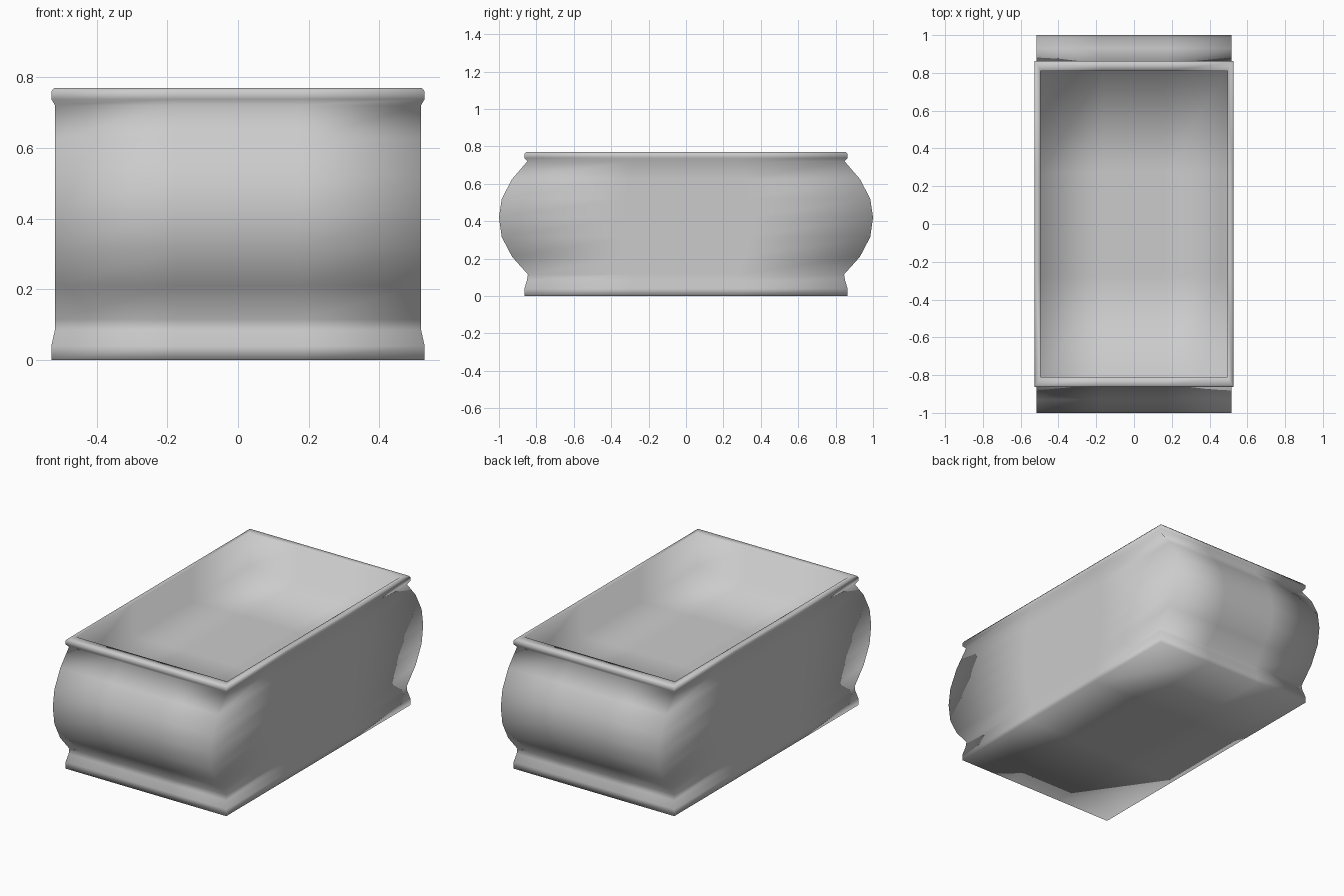
import bpy, bmesh

if "Cube" in bpy.data.objects:
    bpy.data.objects.remove(bpy.data.objects["Cube"])

# Grid divisions across the width and along the length
NX, NY = 3, 3

# Half width, half length, height: underside, foot, bulge, rim, inner basin
PROFILE = [
    (0.528, 0.864, 0.0), (0.528, 0.864, 0.04), (0.518, 0.85, 0.085),
    (0.517, 0.845, 0.115), (0.517, 0.93, 0.21), (0.517, 0.985, 0.315),
    (0.517, 1.0, 0.42), (0.517, 0.985, 0.52), (0.517, 0.93, 0.625),
    (0.517, 0.848, 0.72), (0.528, 0.864, 0.738), (0.528, 0.864, 0.76),
    (0.52, 0.855, 0.77), (0.495, 0.81, 0.77),
    (0.495, 0.81, 0.57),
]

# Keys running counter-clockwise around the rectangular outline
OUTLINE = ([(i, 0) for i in range(NX)] + [(NX, j) for j in range(NY)]
           + [(i, NY) for i in range(NX, 0, -1)] + [(0, j) for j in range(NY, 0, -1)])
GRID = [(i, j) for i in range(NX + 1) for j in range(NY + 1)]

bm = bmesh.new()


def level(row, keys):
    hx, hy, z = row
    return {(i, j): bm.verts.new((hx * (2 * i / NX - 1), hy * (2 * j / NY - 1), z))
            for i, j in keys}


def cap(verts, up):
    for i in range(NX):
        for j in range(NY):
            quad = [verts[k] for k in ((i, j), (i + 1, j), (i + 1, j + 1), (i, j + 1))]
            bm.faces.new(quad if up else quad[::-1])


# Walls: bridge each outline to the next
last = len(PROFILE) - 1
levels = [level(r, GRID if n in (0, last) else OUTLINE) for n, r in enumerate(PROFILE)]
for a, b in zip(levels, levels[1:]):
    for k, m in zip(OUTLINE, OUTLINE[1:] + OUTLINE[:1]):
        bm.faces.new((a[k], a[m], b[m], b[k]))

# Underside and basin floor
cap(levels[0], False)
cap(levels[-1], True)

for f in bm.faces:
    f.smooth = True
mesh = bpy.data.meshes.new("planter_trough")
bm.to_mesh(mesh)
bm.free()
bpy.context.collection.objects.link(bpy.data.objects.new("planter_trough", mesh))
